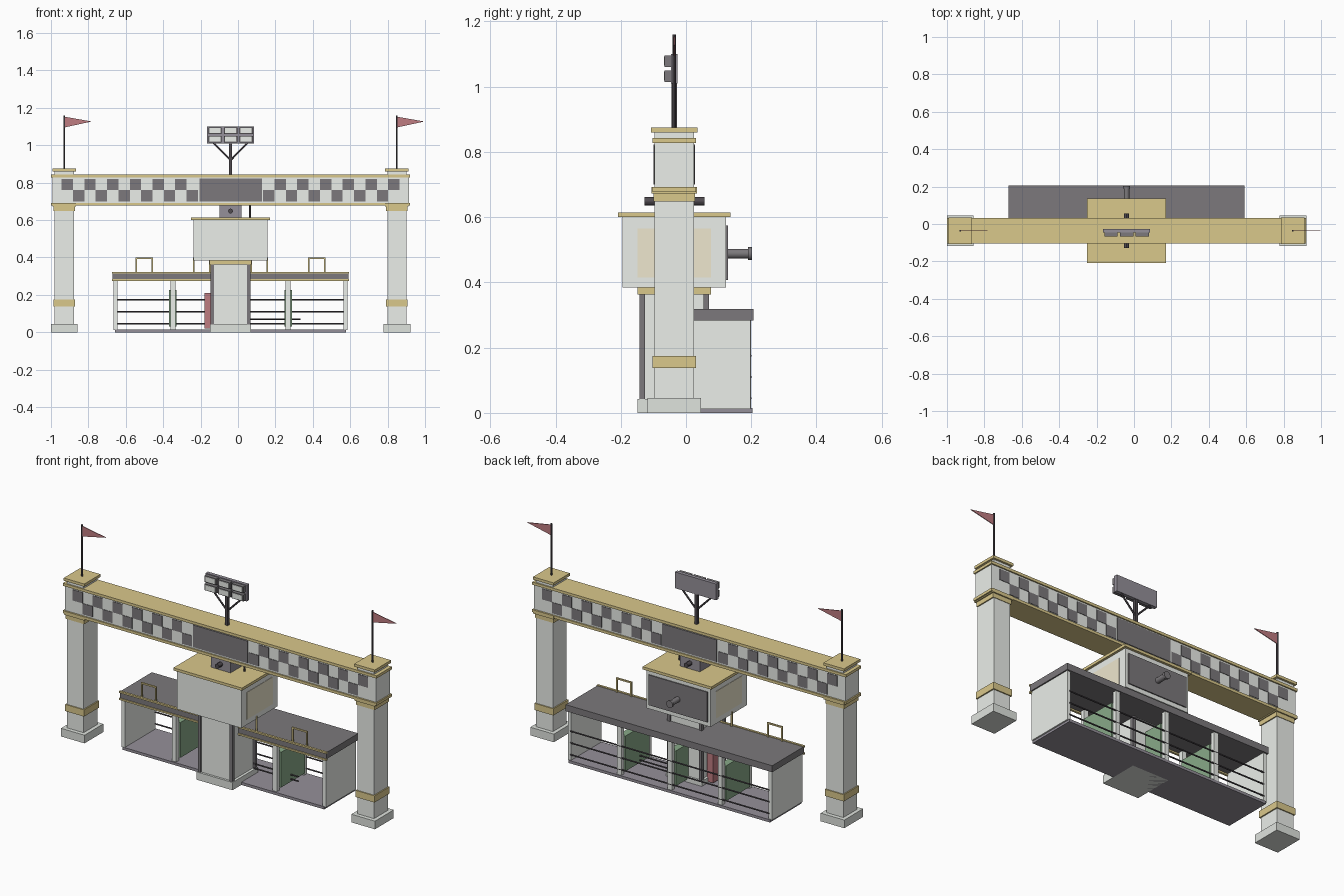
import bpy
from mathutils import Vector

if "Cube" in bpy.data.objects:
    bpy.data.objects.remove(bpy.data.objects["Cube"])

CX, CY = -0.04, -0.036   # symmetry axes of the gantry


def mat(name, rgb):
    m = bpy.data.materials.new(name)
    m.diffuse_color = (*rgb, 1)
    m.use_nodes = True
    m.node_tree.nodes["Principled BSDF"].inputs["Base Color"].default_value = m.diffuse_color
    return m


WHITE = mat("white_paint", (0.83, 0.86, 0.82))
STONE = mat("pale_stone", (0.74, 0.77, 0.73))
GOLD = mat("gold_trim", (0.70, 0.58, 0.26))
DARK = mat("dark_panel", (0.2, 0.19, 0.2))
FLOOR = mat("floor_grey", (0.3, 0.28, 0.32))
BLACK = mat("black_metal", (0.08, 0.07, 0.08))
RED = mat("red", (0.52, 0.2, 0.22))
GREEN = mat("green", (0.25, 0.4, 0.25))
BEIGE = mat("window_beige", (0.86, 0.8, 0.62))


def mesh(name, verts, faces, m):
    me = bpy.data.meshes.new(name)
    me.from_pydata(verts, [], faces)
    me.materials.append(m)
    ob = bpy.data.objects.new(name, me)
    bpy.context.collection.objects.link(ob)
    return ob


def box(name, x, y, z, m):
    """Box from (min, max) ranges."""
    v = [(a, b, c) for a in x for b in y for c in z]
    f = [(0, 1, 3, 2), (4, 6, 7, 5), (0, 4, 5, 1), (2, 3, 7, 6), (0, 2, 6, 4), (1, 5, 7, 3)]
    return mesh(name, v, f, m)


def cbox(name, x, hx, hy, z, m, y=CY):
    """Box centred on x, y with half sizes."""
    return box(name, (x - hx, x + hx), (y - hy, y + hy), z, m)


def rod(name, a, b, r, m, sides=10):
    a, b = Vector(a), Vector(b)
    d = b - a
    bpy.ops.mesh.primitive_cylinder_add(vertices=sides, radius=r, depth=d.length, location=(a + b) / 2)
    ob = bpy.context.object
    ob.name = name
    ob.rotation_euler = d.to_track_quat('Z', 'Y').to_euler()
    ob.data.materials.append(m)
    bpy.ops.object.shade_smooth_by_angle()
    return ob


# Pillars, caps and flags
for side, s in (("left", -1), ("right", 1)):
    x = CX + s * 0.889
    cbox(side + "_pillar_base", x, 0.072, 0.082, (0, 0.045), STONE)
    cbox(side + "_pillar", x, 0.051, 0.06, (0.045, 0.86), WHITE)
    cbox(side + "_pillar_band", x, 0.058, 0.066, (0.138, 0.175), GOLD)
    cbox(side + "_capital_lower", x, 0.057, 0.06 + 0.003, (0.648, 0.672), GOLD)
    cbox(side + "_capital_upper", x, 0.063, 0.07, (0.672, 0.692), GOLD)
    cbox(side + "_pillar_cap", x, 0.063, 0.071, (0.86, 0.875), GOLD)
    rod(side + "_flag_pole", (x, CY, 0.875), (x, CY, 1.16), 0.005, BLACK, 8)
    t = 0.002
    v = [(x + a, CY + b, c) for b in (-t, t) for a, c in ((0, 1.153), (0, 1.095), (0.147, 1.127))]
    mesh(side + "_flag", v, [(0, 1, 2), (5, 4, 3), (0, 3, 4, 1), (1, 4, 5, 2), (2, 5, 3, 0)], RED)

# Overhead beam
cbox("beam", CX, 0.953, 0.06, (0.69, 0.828), WHITE)
cbox("beam_top_trim", CX, 0.96, 0.067, (0.828, 0.843), GOLD)
cbox("beam_bottom_trim", CX, 0.96, 0.067, (0.677, 0.692), GOLD)

# Checker pattern and centre panel on both faces
sq = 0.0608
for face, f in (("front", -1), ("back", 1)):
    y = CY + f * 0.0605
    cbox(face + "_centre_panel", CX, 0.167, 0.003, (0.7, 0.822), DARK, y)
    for s in (-1, 1):
        for i in range(12):
            x = CX + s * (0.9035 - sq * (i + 0.5))
            z = 0.76 if i % 2 == 0 else 0.70
            cbox(face + "_check", x, sq / 2, 0.002, (z, z + 0.06), DARK, y)

# Floodlight mast
cbox("light_mast", CX, 0.008, 0.008, (0.843, 1.02), BLACK)
for s in (-1, 1):
    rod("light_strut", (CX, CY, 0.92), (CX + s * 0.09, CY, 1.012), 0.005, BLACK, 6)
cbox("light_board", CX, 0.126, 0.01, (1.01, 1.1), FLOOR)
for i in (-1, 0, 1):
    for z in (1.015, 1.061):
        x = CX + i * 0.083
        cbox("lamp_housing", x, 0.036, 0.011, (z, z + 0.035), DARK, -0.055)
        cbox("lamp_lens", x, 0.03, 0.001, (z + 0.004, z + 0.031), WHITE, -0.0667)

# Hanger between beam and cabin
cbox("hanger_block", CX, 0.06, 0.058, (0.612, 0.68), FLOOR)
rod("hanger_pin", (CX, CY - 0.091, 0.648), (CX, CY + 0.093, 0.648), 0.013, BLACK, 12)
rod("cable", (0.065, CY, 0.612), (0.065, CY, 0.68), 0.005, BLACK, 8)

# Cabin
cbox("cabin", CX, 0.197, 0.159, (0.385, 0.6), WHITE)
cbox("cabin_roof", CX, 0.21, 0.172, (0.6, 0.615), GOLD)
cbox("cabin_bottom_trim", CX, 0.112, 0.113, (0.363, 0.386), GOLD)
for s in (-1, 1):
    cbox("cabin_side_window", CX + s * 0.197, 0.002, 0.113, (0.415, 0.565), BEIGE)
cbox("cabin_back_screen", CX, 0.18, 0.004, (0.408, 0.575), DARK, 0.125)
rod("scope_barrel", (CX, 0.125, 0.488), (CX, 0.195, 0.488), 0.015, DARK, 14)
rod("scope_end", (CX, 0.19, 0.488), (CX, 0.202, 0.488), 0.02, DARK, 14)

# Central column
cbox("column_base", CX, 0.11, 0.112, (0, 0.043), STONE)
cbox("column", CX, 0.095, 0.1, (0.043, 0.365), WHITE)
for sx in (-1, 1):
    for sy in (-1, 1):
        cbox("column_corner", CX + sx * 0.097, 0.009, 0.009, (0.043, 0.365), DARK, CY + sy * 0.098)
box("red_cabinet", (-0.18, -0.143), (-0.07, 0.02), (0.02, 0.21), RED)

# Shelter
Y0, Y1 = -0.07, 0.2
cbox("shelter_floor", CX, 0.617, 0.1375, (0, 0.015), FLOOR, 0.067)
cbox("shelter_roof", CX, 0.632, 0.1395, (0.283, 0.319), DARK, 0.067)
for z in (0.275, 0.314):
    cbox("shelter_roof_trim", CX, 0.634, 0.006, (z, z + 0.009), GOLD, -0.073)
for s in (-1, 1):
    cbox("shelter_end_wall", CX + s * 0.615, 0.01, 0.133, (0.012, 0.285), WHITE, 0.065)
for z in (0.045, 0.11, 0.175):
    rod("back_rail", (CX - 0.61, 0.197, z), (CX + 0.61, 0.197, z), 0.004, BLACK, 8)
for z in (0.045, 0.07):
    rod("bay_rail", (0.06, 0.05, z), (0.335, 0.05, z), 0.004, BLACK, 8)

# Bay dividers with green panels
for i in (-1, 0, 1):
    x = CX + i * 0.308
    for y in ((Y0 + 0.02, Y1 - 0.012) if i else (Y1 - 0.012,)):
        cbox("divider_post", x, 0.013, 0.012, (0.012, 0.285), WHITE, y)
    box("divider_panel", (x - 0.02, x + 0.02), (-0.035 if i else 0.06, 0.175), (0.03, 0.225), GREEN)

# Hoop handrails along the front roof edge
for i in (-1.5, -0.5, 0.5, 1.5):
    x = CX + i * 0.308
    for s in (-1, 1):
        cbox("hoop_leg", x + s * 0.043, 0.004, 0.004, (0.319, 0.392), GOLD, -0.062)
    cbox("hoop_top", x, 0.047, 0.004, (0.392, 0.4), GOLD, -0.062)
